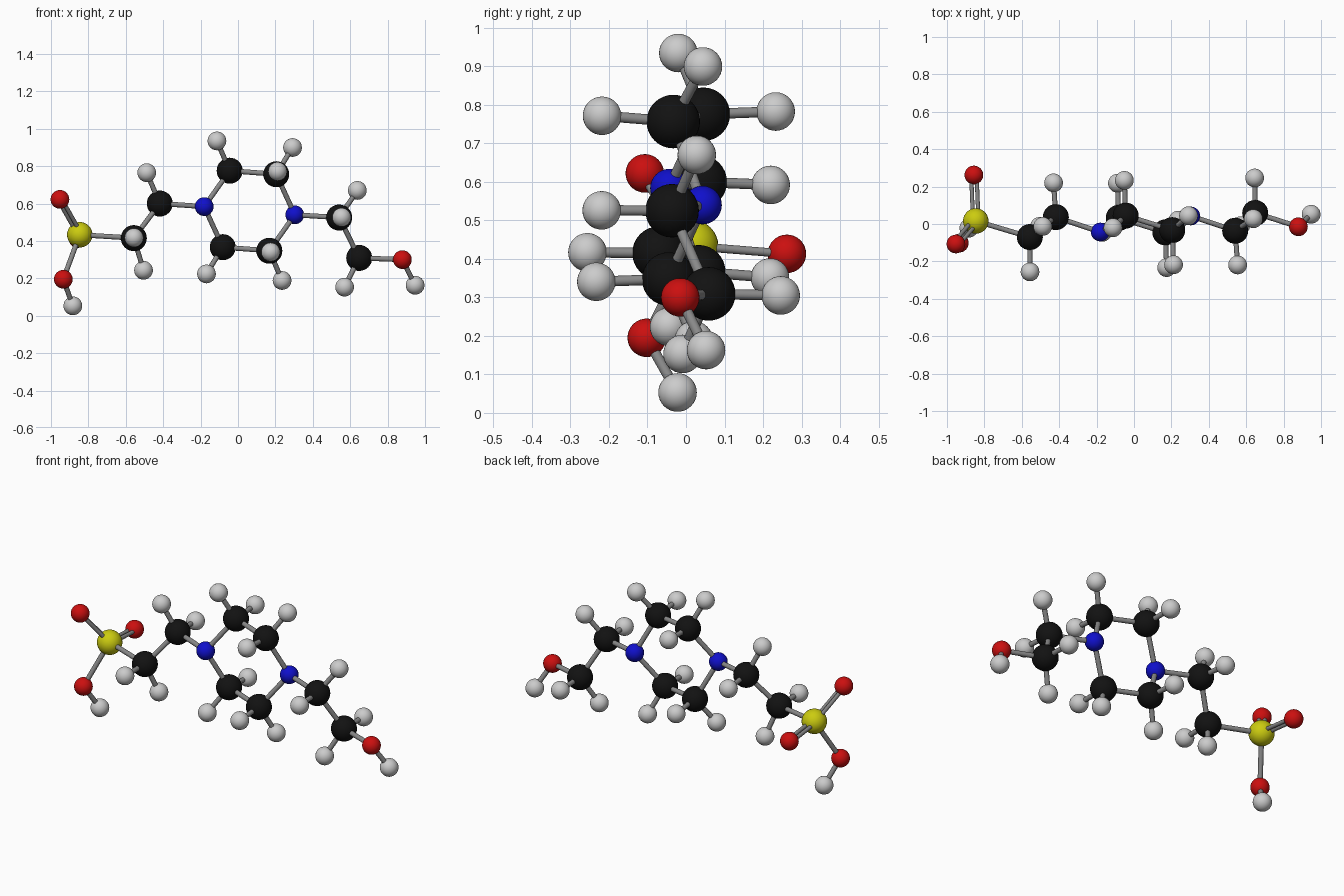
import bpy
from mathutils import Vector

cube = bpy.data.objects.get("Cube")
if cube:
    bpy.data.objects.remove(cube, do_unlink=True)


def material(name, color):
    mat = bpy.data.materials.new(name)
    mat.use_nodes = True
    rgba = (*color, 1)
    mat.diffuse_color = rgba
    bsdf = mat.node_tree.nodes["Principled BSDF"]
    bsdf.inputs["Base Color"].default_value = rgba
    bsdf.inputs["Roughness"].default_value = 0.5
    return mat


# Element: ball radius and colour
KINDS = {
    "carbon": (0.0695, material("black", (0.006, 0.006, 0.006))),
    "hydrogen": (0.05, material("light_grey", (0.6, 0.6, 0.6))),
    "nitrogen": (0.05, material("blue", (0.005, 0.005, 0.6))),
    "oxygen": (0.05, material("red", (0.6, 0.005, 0.005))),
    "sulfur": (0.068, material("yellow", (0.6, 0.6, 0.005))),
}
BOND_MAT = material("mid_grey", (0.25, 0.25, 0.25))
BOND_RADIUS = 0.0135
places = {}


def finish(obj, name, mat):
    obj.name = name
    obj.data.name = name
    obj.data.materials.append(mat)
    bpy.ops.object.shade_smooth_by_angle()


def rod(start, end, name, radius):
    axis = end - start
    bpy.ops.mesh.primitive_cylinder_add(
        vertices=20, radius=radius, depth=axis.length,
        location=(start + end) / 2,
        rotation=axis.to_track_quat("Z", "Y").to_euler())
    finish(bpy.context.object, name, BOND_MAT)


def bond(a, b, double=False):
    start, end = places[a], places[b]
    name = f"bond_{a}_to_{b}"
    if not double:
        rod(start, end, name, BOND_RADIUS)
        return
    side = (end - start).cross(Vector((0, 0, 1))).normalized() * 0.0145
    rod(start + side, end + side, name + "_first", 0.011)
    rod(start - side, end - side, name + "_second", 0.011)


def atom(kind, label, position, parent=None, double=False):
    radius, mat = KINDS[kind]
    name = f"{label}_{kind}"
    places[name] = Vector(position)
    bpy.ops.mesh.primitive_uv_sphere_add(
        segments=32, ring_count=16, radius=radius, location=position)
    finish(bpy.context.object, name, mat)
    if parent:
        bond(parent, name, double)
    return name


# Six-sided ring: each half is the other turned through the ring centre
centre = Vector((0.0615, 0, 0.5615))
for half, sign in (("right", 1), ("left", -1)):
    def ring(x, y, z):
        return centre + sign * Vector((x, y, z))

    n = atom("nitrogen", half, ring(-0.242, -0.043, 0.022))
    c = atom("carbon", half + "_ring_near", ring(-0.106, 0.045, 0.214), n)
    atom("hydrogen", half + "_near_outer", ring(-0.174, -0.02, 0.373), c)
    atom("hydrogen", half + "_near_side", ring(-0.113, 0.233, 0.221), c)
    d = atom("carbon", half + "_ring_far", ring(0.143, -0.033, 0.195), c)
    atom("hydrogen", half + "_far_outer", ring(0.23, 0.044, 0.338), d)
    atom("hydrogen", half + "_far_side", ring(0.15, -0.218, 0.21), d)
bond("right_ring_far_carbon", "left_nitrogen")
bond("left_ring_far_carbon", "right_nitrogen")

# Right arm ending in the sulfur group
c = atom("carbon", "right_arm_inner", (-0.418, 0.037, 0.6), "right_nitrogen")
atom("hydrogen", "right_inner_top", (-0.488, -0.013, 0.765), c)
atom("hydrogen", "right_inner_back", (-0.43, 0.22, 0.592), c)
c = atom("carbon", "right_arm_outer", (-0.557, -0.07, 0.415), c)
atom("hydrogen", "right_outer_front", (-0.556, -0.256, 0.417), c)
atom("hydrogen", "right_outer_low", (-0.505, -0.013, 0.243), c)
s = atom("sulfur", "right", (-0.846, 0.016, 0.433), c)
atom("oxygen", "right_upper", (-0.952, -0.107, 0.622), s, True)
atom("oxygen", "right_back", (-0.856, 0.262, 0.413), s, True)
o = atom("oxygen", "right_lower", (-0.934, -0.102, 0.195), s)
atom("hydrogen", "right_tip", (-0.883, -0.022, 0.053), o)

# Left arm ending in the oxygen tip
c = atom("carbon", "left_arm_inner", (0.541, -0.036, 0.525), "left_nitrogen")
atom("hydrogen", "left_inner_front", (0.554, -0.219, 0.526), c)
atom("hydrogen", "left_inner_top", (0.638, 0.028, 0.67), c)
c = atom("carbon", "left_arm_outer", (0.648, 0.059, 0.309), c)
atom("hydrogen", "left_outer_low", (0.57, -0.009, 0.153), c)
atom("hydrogen", "left_outer_back", (0.645, 0.246, 0.305), c)
o = atom("oxygen", "left", (0.879, -0.015, 0.3), c)
atom("hydrogen", "left_tip", (0.947, 0.052, 0.163), o)
